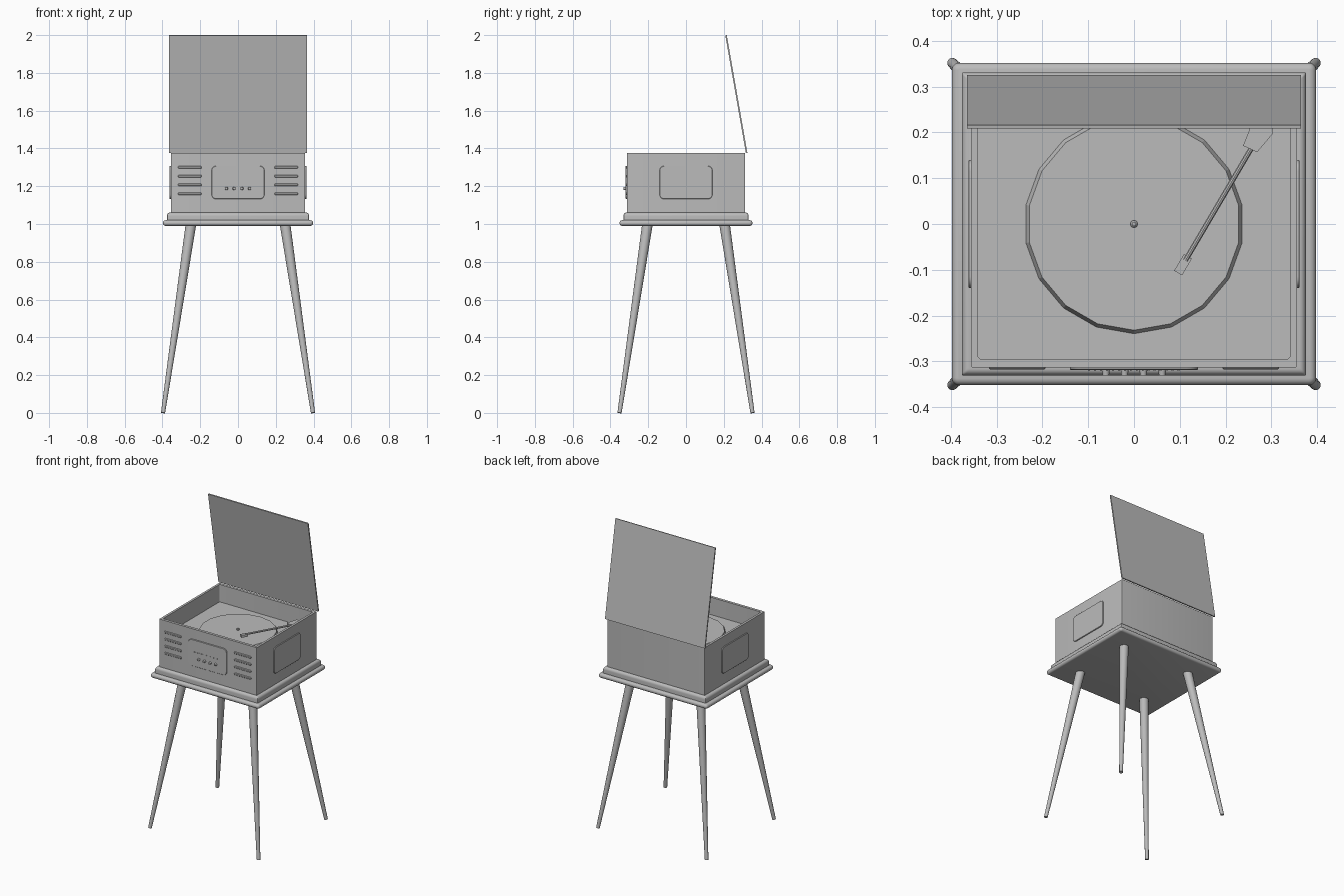
import bpy, bmesh, math
from mathutils import Vector, Matrix

cube = bpy.data.objects.get("Cube")
if cube:
    bpy.data.objects.remove(cube, do_unlink=True)

grey = bpy.data.materials.new("plain_grey")
grey.use_nodes = True
grey.diffuse_color = (0.5, 0.5, 0.5, 1)
grey.node_tree.nodes["Principled BSDF"].inputs["Base Color"].default_value = (0.5, 0.5, 0.5, 1)


def finish(name, bm, matrix=None, smooth=True):
    if matrix:
        bm.transform(matrix)
    bmesh.ops.recalc_face_normals(bm, faces=bm.faces)
    mesh = bpy.data.meshes.new(name)
    bm.to_mesh(mesh)
    bm.free()
    obj = bpy.data.objects.new(name, mesh)
    bpy.context.collection.objects.link(obj)
    mesh.materials.append(grey)
    if smooth:
        bpy.ops.object.select_all(action='DESELECT')
        obj.select_set(True)
        bpy.context.view_layer.objects.active = obj
        bpy.ops.object.shade_smooth_by_angle(angle=math.radians(35))
    return obj


def rounded_rect(hx, hy, r, steps=5):
    """Corner-rounded rectangle outline, counter-clockwise."""
    points = []
    for q, (sx, sy) in enumerate([(1, 1), (-1, 1), (-1, -1), (1, -1)]):
        for i in range(steps + 1):
            a = math.pi / 2 * (q + i / steps)
            points.append((sx * (hx - r) + r * math.cos(a), sy * (hy - r) + r * math.sin(a)))
    return points


def loft(name, sections, matrix=None):
    """Stack rounded rectangles (half x, half y, z, radius) and cap both ends."""
    bm = bmesh.new()
    rings = [[bm.verts.new((x, y, z)) for x, y in rounded_rect(hx, hy, r)]
             for hx, hy, z, r in sections]
    n = len(rings[0])
    for a, b in zip(rings, rings[1:]):
        for i in range(n):
            j = (i + 1) % n
            bm.faces.new((a[i], a[j], b[j], b[i]))
    bm.faces.new(rings[0])
    bm.faces.new(rings[-1])
    return finish(name, bm, matrix)


def rod(name, start, end, r1, r2, sides=16, smooth=True):
    start, end = Vector(start), Vector(end)
    axis = end - start
    bm = bmesh.new()
    bmesh.ops.create_cone(bm, cap_ends=True, segments=sides, radius1=r1, radius2=r2, depth=axis.length)
    turn = axis.to_track_quat('Z', 'Y').to_matrix().to_4x4()
    return finish(name, bm, Matrix.Translation((start + end) / 2) @ turn, smooth)


def block(name, size, matrix):
    bm = bmesh.new()
    bmesh.ops.create_cube(bm, size=1)
    bmesh.ops.scale(bm, vec=size, verts=bm.verts)
    return finish(name, bm, matrix, False)


# Stand top with a half-round edge
edge = []
for i in range(9):
    a = math.pi * (i / 8 - 0.5)
    inset = 0.014 * (1 - math.cos(a))
    edge.append((0.398 - inset, 0.352 - inset, 1.005 + 0.015 * math.sin(a), 0.016 - inset))
loft("stand_top", edge)

# Four splayed, tapered legs
for side, sx in (("left", 1), ("right", -1)):
    for end, sy in (("front", -1), ("back", 1)):
        rod(f"{end}_{side}_leg", (sx * 0.397, sy * 0.352, 0), (sx * 0.249, sy * 0.204, 1.0),
            0.011, 0.028)

# Moulding under the cabinet
moulding = [(0.376, 0.331, 1.019, 0.004), (0.376, 0.331, 1.042, 0.004)]
for i in range(1, 6):
    a = math.pi / 2 * i / 5
    inset = 0.014 * (1 - math.cos(a))
    moulding.append((0.376 - inset, 0.331 - inset, 1.042 + 0.018 * math.sin(a), 0.004))
loft("base_moulding", moulding)

# Open cabinet: outer wall, rim, inner wall and deck in one shell
loft("cabinet", [(0.356, 0.313, 1.05, 0.003), (0.356, 0.313, 1.375, 0.003),
                 (0.341, 0.295, 1.375, 0.008), (0.341, 0.295, 1.26, 0.008)])

# Raised panels on the front and both sides
facing_front = Matrix.Rotation(math.pi / 2, 4, 'X')


def raised_panel(name, turn, distance):
    sections = [(0.14, 0.088, -0.004, 0.025), (0.14, 0.088, 0.004, 0.025), (0.138, 0.086, 0.006, 0.023)]
    place = Matrix.Rotation(turn, 4, 'Z') @ Matrix.Translation((0, -distance, 1.22)) @ facing_front
    loft(name, sections, place)


raised_panel("control_panel", 0, 0.313)
raised_panel("left_side_panel", math.pi / 2, 0.356)
raised_panel("right_side_panel", -math.pi / 2, 0.356)

# Slatted vents either side of the control panel
for side, sx in (("left", 1), ("right", -1)):
    for k in range(4):
        loft(f"{side}_vent_{k + 1}",
             [(0.062, 0.007, -0.002, 0.006), (0.062, 0.007, 0.002, 0.006), (0.059, 0.004, 0.005, 0.003)],
             Matrix.Translation((sx * 0.255, -0.313, 1.30 - k * 0.0465)) @ facing_front)

# Knobs and dial marks
for k in range(4):
    x = -0.0615 + k * 0.041
    rod(f"knob_{k + 1}", (x, -0.316, 1.188), (x, -0.331, 1.188), 0.009, 0.007, 12)
for k in range(16):
    block(f"dial_mark_{k + 1}", (0.004, 0.003, 0.005),
          Matrix.Translation((-0.098 + k * 0.013, -0.3195, 1.228)))

# Platter and spindle
rod("platter", (0, 0, 1.259), (0, 0, 1.277), 0.24, 0.232, 18, False).rotation_euler.z = 0
bpy.data.objects["platter"].data.transform(Matrix.Rotation(math.pi / 18 * 0, 4, 'Z'))
rod("spindle", (0, 0, 1.276), (0, 0, 1.286), 0.008, 0.008, 12)
rod("spindle_tip", (0, 0, 1.286), (0, 0, 1.29), 0.008, 0.004, 12)

# Tonearm: tube, headshell, pivot block and post
head, pivot = Vector((0.112, -0.08, 1.31)), Vector((0.262, 0.175, 1.312))
rod("tonearm_tube", head, pivot, 0.006, 0.006, 10)
angle = math.atan2(pivot.y - head.y, pivot.x - head.x)
block("headshell", (0.042, 0.02, 0.016),
      Matrix.Translation((0.107, -0.089, 1.305)) @ Matrix.Rotation(angle, 4, 'Z'))
bm = bmesh.new()
outline = [(0.238, 0.171), (0.269, 0.157), (0.303, 0.197), (0.303, 0.232), (0.262, 0.24), (0.25, 0.2)]
base = bm.faces.new([bm.verts.new((x, y, 1.298)) for x, y in outline])
top = bmesh.ops.extrude_face_region(bm, geom=[base])
bmesh.ops.translate(bm, vec=(0, 0, 0.027),
                    verts=[v for v in top["geom"] if isinstance(v, bmesh.types.BMVert)])
finish("tonearm_pivot", bm, smooth=False)
rod("tonearm_post", (0.274, 0.2, 1.255), (0.274, 0.2, 1.305), 0.02, 0.02, 16)

# Lid hinged open and leaning slightly forward
low, high = Vector((0, 0.321, 1.376)), Vector((0, 0.212, 1.9993))
lean = math.atan2(low.y - high.y, high.z - low.z)
block("lid", (0.73, 0.008, (high - low).length),
      Matrix.Translation((low + high) / 2) @ Matrix.Rotation(lean, 4, 'X'))
